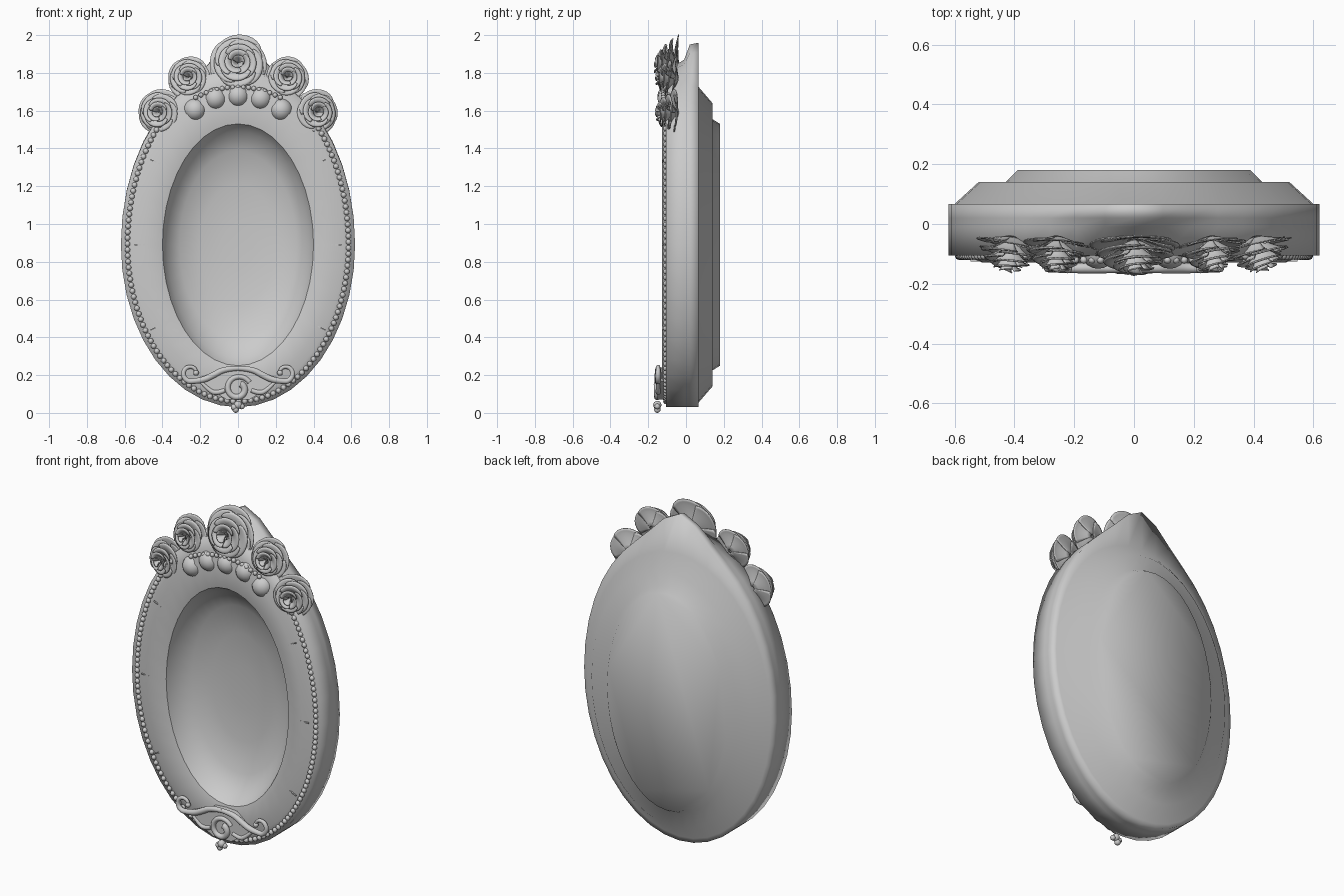
import bpy, bmesh, math, random
from math import sin, cos, pi, radians
from mathutils import Matrix, Vector

random.seed(4)
if "Cube" in bpy.data.objects:
    bpy.data.objects.remove(bpy.data.objects["Cube"], do_unlink=True)
MID = 0.89


def oval(a, up, down, t, y, bump=0):
    """Point on an oval whose top half may be taller and carry a raised crest."""
    x = a * cos(t)
    z = (up if sin(t) > 0 else down) * sin(t)
    if z > 0:
        z += bump * math.exp(-(x / 0.17) ** 2)
    return Vector((x, y, MID + z))


def finish(name, bm, angle=50):
    mesh = bpy.data.meshes.new(name)
    bm.to_mesh(mesh)
    bm.free()
    ob = bpy.data.objects.new(name, mesh)
    bpy.context.collection.objects.link(ob)
    bpy.ops.object.select_all(action='DESELECT')
    ob.select_set(True)
    bpy.context.view_layer.objects.active = ob
    bpy.ops.object.shade_smooth_by_angle(angle=radians(angle))
    return ob


def ball(bm, p, r, seg=8):
    bmesh.ops.create_uvsphere(bm, u_segments=seg, v_segments=max(6, seg * 2 // 3),
                              radius=r, matrix=Matrix.Translation(p))


# Oval frame: stepped back, crested wall, sloped front ring and dished centre
def oval_frame():
    rings = [(.39, .64, .64, .18, 0), (.43, .665, .665, .14, 0),
             (.52, .75, .75, .14, 0), (.60, .835, .835, .067, 0),
             (.62, .93, .86, .067, .14), (.62, .93, .86, .02, .13),
             (.62, .93, .86, -.01, .05), (.62, .92, .86, -.105, 0),
             (.56, .86, .80, -.105, 0), (.51, .81, .755, -.128, 0),
             (.40, .64, .64, -.10, 0)]
    opening = len(rings) - 1
    for a, y in ((.375, -.04), (.31, .015), (.2, .045), (.08, .055)):
        rings.append((a, a * 1.6, a * 1.6, y, 0))
    n = 40
    bm = bmesh.new()
    loops = [[bm.verts.new(oval(a, u, d, 2 * pi * i / n, y, b)) for i in range(n)]
             for a, u, d, y, b in rings]
    for p, q in zip(loops, loops[1:]):
        for i in range(n):
            j = (i + 1) % n
            bm.faces.new((p[i], p[j], q[j], q[i]))
    bm.faces.new(loops[0])
    bm.faces.new(loops[-1])
    rim = loops[opening]
    for i in range(n):
        bm.edges.get((rim[i - 1], rim[i])).smooth = False
    bmesh.ops.recalc_face_normals(bm, faces=bm.faces)
    finish("oval_frame", bm, 180)


# Evenly spaced string of beads around the rim, ending under the roses
def bead_string():
    bm = bmesh.new()
    last, step = None, 0.031
    for i in range(6000):
        p = oval(.585, .90, .83, pi / 2 + 2 * pi * i / 6000, -.106)
        if p.z < 1.6 and (last is None or (p - last).length >= step):
            ball(bm, p, .0145)
            last = p
    finish("rim_beads", bm)


# Short tick marks on the ring
def ticks():
    bm = bmesh.new()
    for side in (-1, 1):
        for x, z, tilt in ((.52, 0, 0), (.44, .44, -.45), (.44, -.44, .45)):
            m = (Matrix.Translation((side * x, -.122, MID + z))
                 @ Matrix.Rotation(side * tilt, 4, 'Y')
                 @ Matrix.Diagonal((.055, .008, .006, 1)))
            bmesh.ops.create_cube(bm, size=1, matrix=m)
    finish("ring_ticks", bm)


# Rose petals: (count, angular span, three (radius, height) points of the petal)
LAYERS = [(5, 2.0, ((.1, .05), (.72, .3), (1.0, .28))),
          (5, 2.0, ((.1, .15), (.62, .62), (.84, .5))),
          (4, 2.2, ((.08, .3), (.5, .86), (.64, .72))),
          (3, 2.7, ((.05, .4), (.32, 1.0), (.43, .88))),
          (2, 3.6, ((.02, .5), (.17, 1.0), (.23, .96)))]


def rose(name, x, z, size, depth, yaw, pitch):
    bm = bmesh.new()
    place = (Matrix.Translation((x, -.035, z)) @ Matrix.Rotation(yaw, 4, 'Z')
             @ Matrix.Rotation(-pitch, 4, 'X'))
    nu, nv = 12, 6
    for k, (count, span, (p0, p1, p2)) in enumerate(LAYERS):
        for c in range(count):
            mid = pi / 2 + 2 * pi * c / count + k * .7
            grow = 1 if c == 0 else random.uniform(.93, 1.0)
            grid = []
            for i in range(nu + 1):
                u = 2 * i / nu - 1
                ang = mid + u * span / 2
                row = []
                for j in range(nv + 1):
                    v = j / nv * (1 - .2 * abs(u) ** 3)
                    w = (1 - v) ** 2, 2 * v * (1 - v), v * v
                    r = sum(f * p[0] for f, p in zip(w, (p0, p1, p2)))
                    h = sum(f * p[1] for f, p in zip(w, (p0, p1, p2)))
                    # One side edge tucks under its neighbour
                    r *= grow * size * (1 - .06 * u)
                    h *= depth * (1 + .1 * u)
                    row.append(bm.verts.new(place @ Vector((r * cos(ang), -h, r * sin(ang)))))
                grid.append(row)
            for a, b in zip(grid, grid[1:]):
                for j in range(nv):
                    bm.faces.new((a[j], b[j], b[j + 1], a[j + 1]))
    ob = finish(name, bm, 60)
    thick = ob.modifiers.new("petal_thickness", 'SOLIDIFY')
    thick.thickness = .004


# Pearls and small beads tucked below the roses
def pearls():
    bm = bmesh.new()
    for x, z in ((0, 1.68), (.12, 1.665), (-.12, 1.665), (.228, 1.605), (-.228, 1.605)):
        ball(bm, (x, -.09, z), .06, 20)
    finish("crest_pearls", bm)
    bm = bmesh.new()
    for i in range(-8, 9):
        x = i * .028
        ball(bm, (x, -.12, 1.725 - x * x * 1.1), .013)
    finish("crest_beads", bm)


# Tapered tube along (x, z, radius) points
def tube(name, pts, y):
    cu = bpy.data.curves.new(name, 'CURVE')
    cu.dimensions = '3D'
    cu.bevel_depth = 1
    cu.bevel_resolution = 3
    cu.resolution_u = 5
    cu.use_fill_caps = True
    sp = cu.splines.new('NURBS')
    sp.points.add(len(pts) - 1)
    for p, (x, z, r) in zip(sp.points, pts):
        p.co = (x, y, z, 1)
        p.radius = r
    sp.order_u = 3
    sp.use_endpoint_u = True
    ob = bpy.data.objects.new(name, cu)
    bpy.context.collection.objects.link(ob)


def spiral(cx, cz, r0, r1, t0, t1, w0, w1, n=16):
    out = []
    for i in range(n + 1):
        f = i / n
        t, r = t0 + (t1 - t0) * f, r0 + (r1 - r0) * f
        out.append((cx + r * cos(t), cz + r * sin(t), w0 + (w1 - w0) * f))
    return out


# Scroll ornament at the foot of the frame
def scroll_ornament():
    for side, label in ((1, "left"), (-1, "right")):
        arm = [(0, .236, .013), (.07, .234, .016), (.13, .2, .018), (.18, .175, .017)]
        arm += spiral(.25, .21, .044, .03, -pi / 2, .95 * pi, .015, .009)
        tube(label + "_scroll_arm", [(side * x, z, r) for x, z, r in arm], -.148)
        low = [(.2, .168, .008), (.16, .125, .012), (.115, .1, .014), (.07, .12, .012)]
        tube(label + "_lower_leaf", [(side * x, z, r) for x, z, r in low], -.148)
    tube("center_swirl", spiral(0, .128, .07, .028, .5, .5 + 2.2 * pi, .013, .019, 28), -.152)
    half = [(0, .24), (.07, .235), (.13, .2), (.2, .168), (.15, .125), (.11, .1), (.06, .07)]
    outline = half + [(-x, z) for x, z in reversed(half[1:])]
    bm = bmesh.new()
    face = bm.faces.new([bm.verts.new((x, -.15, z)) for x, z in outline])
    grown = bmesh.ops.extrude_face_region(bm, geom=[face])["geom"]
    bmesh.ops.translate(bm, vec=(0, .045, 0),
                        verts=[v for v in grown if isinstance(v, bmesh.types.BMVert)])
    bmesh.ops.recalc_face_normals(bm, faces=bm.faces)
    finish("ornament_plate", bm, 30)
    bm = bmesh.new()
    for x, z, r in ((0, .042, .022), (-.02, .03, .018), (.02, .034, .015), (-.012, .017, .017)):
        ball(bm, (x, -.152, z), r, 12)
    for side in (-1, 1):
        ball(bm, (side * .222, -.15, .212), .015, 12)
    finish("ornament_balls", bm)


oval_frame()
bead_string()
ticks()
pearls()
scroll_ornament()
rose("center_rose", 0, 1.838, .16, .125, 0, .2)
for s, side in ((1, "left"), (-1, "right")):
    rose(side + "_upper_rose", s * .255, 1.765, .117, .12, s * .1, .15)
    rose(side + "_lower_rose", s * .405, 1.588, .124, .12, s * .2, .05)
